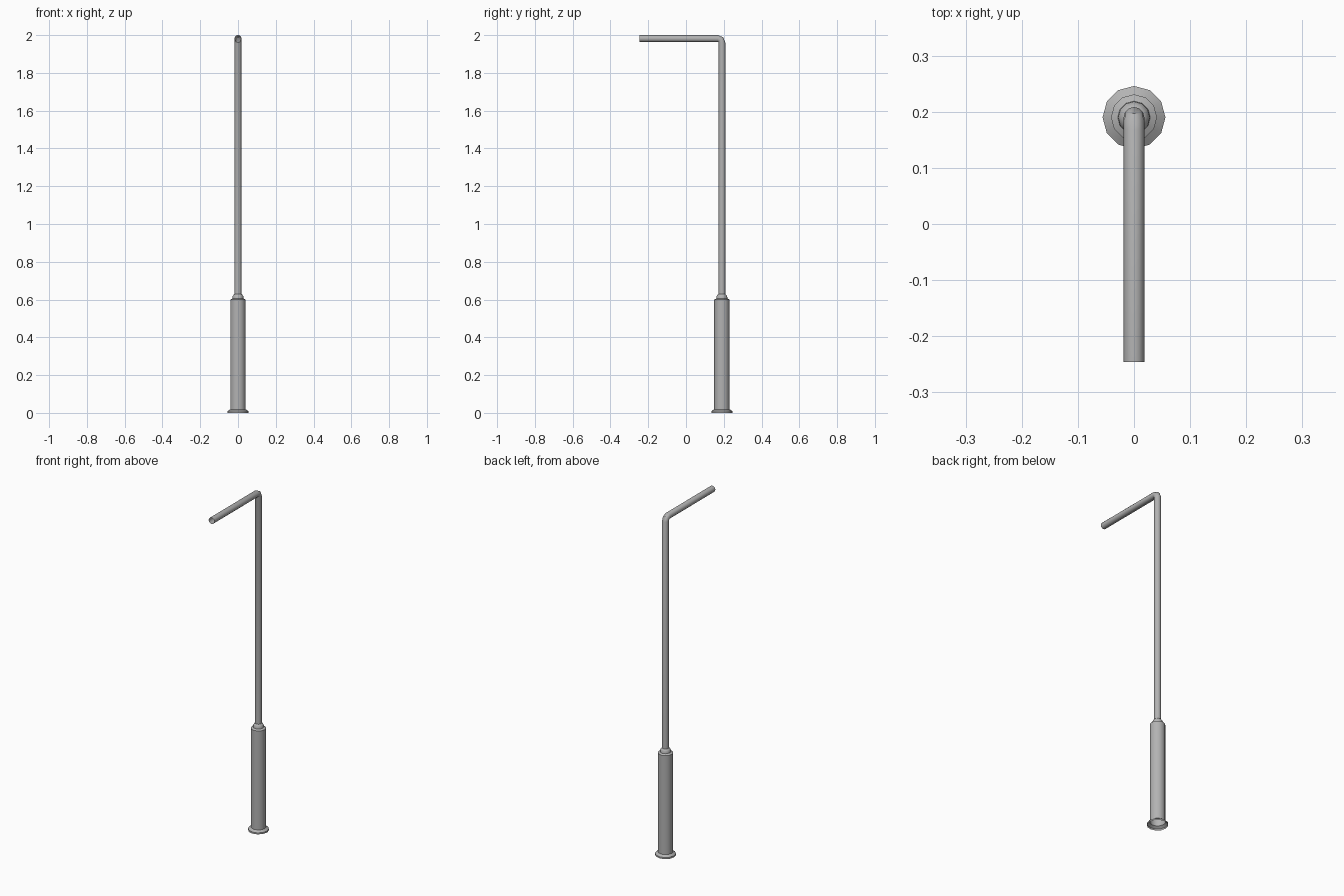
import bpy, bmesh, math
from mathutils import Vector

if "Cube" in bpy.data.objects:
    bpy.data.objects.remove(bpy.data.objects["Cube"])

SIDES = 12
POLE_Y = 0.190
POLE_R = 0.0185

# Dark grey metal
metal = bpy.data.materials.new("dark_grey_metal")
metal.diffuse_color = (0.45, 0.45, 0.45, 1)
metal.use_nodes = True
metal.node_tree.nodes["Principled BSDF"].inputs["Base Color"].default_value = metal.diffuse_color


def loft(name, rings):
    """Open tube through rings of (y, z, radius, tilt); tilt turns the axis from +z to -y."""
    bm = bmesh.new()
    loops = []
    for y, z, r, tilt in rings:
        side = Vector((0, math.cos(tilt), math.sin(tilt)))
        loop = []
        for i in range(SIDES):
            a = 2 * math.pi * i / SIDES
            p = Vector((0, y, z)) + side * r * math.sin(a)
            p.x = r * math.cos(a)
            loop.append(bm.verts.new(p))
        loops.append(loop)
    for a, b in zip(loops, loops[1:]):
        for i in range(SIDES):
            j = (i + 1) % SIDES
            bm.faces.new((a[i], a[j], b[j], b[i]))
    mesh = bpy.data.meshes.new(name)
    bm.to_mesh(mesh)
    bm.free()
    mesh.materials.append(metal)
    ob = bpy.data.objects.new(name, mesh)
    bpy.context.collection.objects.link(ob)
    bpy.ops.object.select_all(action='DESELECT')
    bpy.context.view_layer.objects.active = ob
    ob.select_set(True)
    bpy.ops.object.shade_smooth_by_angle(angle=math.radians(35))
    return ob


# Flanged base column with stepped collar, open underneath
profile = [(0.056, 0), (0.056, 0.009), (0.041, 0.019), (0.041, 0.600),
           (0.029, 0.606), (0.028, 0.618), (0.022, 0.627), (POLE_R, 0.629)]
loft("base_column", [(POLE_Y, z, r, 0) for r, z in profile])

# Slim pole, tight elbow and forward arm as one tube
BEND = 0.021
py, pz = POLE_Y - BEND, 2.0 - POLE_R - BEND
rings = [(POLE_Y, 0.628, POLE_R, 0)]
for k in range(3):
    t = math.radians(45 * k)
    rings.append((py + BEND * math.cos(t), pz + BEND * math.sin(t), POLE_R, t))
rings.append((-0.246, pz + BEND, POLE_R, math.pi / 2))
loft("pole_and_arm", rings)
